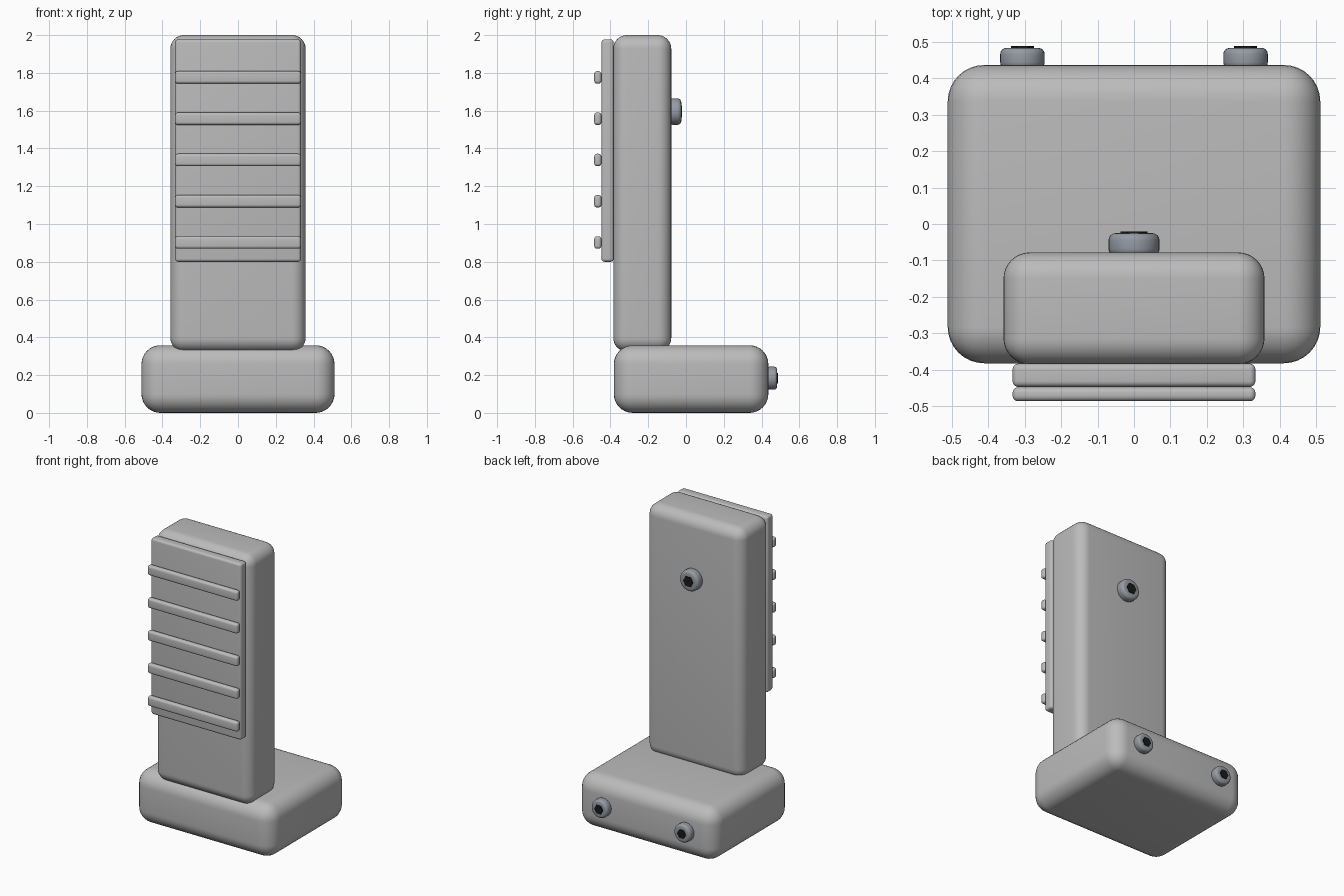
import bpy
import math
from mathutils import Matrix, Vector

if "Cube" in bpy.data.objects:
    bpy.data.objects.remove(bpy.data.objects["Cube"], do_unlink=True)


def make_material(name, rgb):
    mat = bpy.data.materials.new(name)
    mat.use_nodes = True
    color = (*rgb, 1.0)
    mat.diffuse_color = color
    mat.node_tree.nodes["Principled BSDF"].inputs["Base Color"].default_value = color
    return mat


GREY = make_material("light grey", (0.5, 0.5, 0.5))
STEEL = make_material("steel", (0.3, 0.33, 0.37))
BLACK = make_material("black", (0.01, 0.01, 0.01))


def finish(obj, name, mat, bevel=0.0, segments=5):
    """Name, colour, bevel and smooth one part."""
    obj.name = name
    obj.data.name = name
    obj.data.materials.append(mat)
    if bevel:
        mod = obj.modifiers.new("Rounded edges", "BEVEL")
        mod.width = bevel
        mod.segments = segments
        mod.limit_method = "ANGLE"
        mod.angle_limit = math.radians(40)
        bpy.ops.object.modifier_apply(modifier=mod.name)
        bpy.ops.object.shade_smooth_by_angle(angle=math.radians(35))
    return obj


def rounded_box(name, low, high, bevel, segments=5):
    low, high = Vector(low), Vector(high)
    bpy.ops.mesh.primitive_cube_add(size=1, location=(low + high) / 2)
    obj = bpy.context.object
    obj.data.transform(Matrix.Diagonal((*(high - low), 1)))
    return finish(obj, name, GREY, bevel, segments)


def back_cylinder(name, x, z, y0, y1, radius, sides, mat, bevel=0.0):
    """Cylinder whose axis runs front to back."""
    bpy.ops.mesh.primitive_cylinder_add(
        vertices=sides, radius=radius, depth=y1 - y0, location=(x, (y0 + y1) / 2, z))
    obj = bpy.context.object
    if sides == 6:
        obj.data.transform(Matrix.Rotation(math.pi / 6, 4, "Z"))
    obj.data.transform(Matrix.Rotation(math.pi / 2, 4, "X"))
    return finish(obj, name, mat, bevel, 4)


def bolt(name, x, z, y, radius, height):
    """Round bolt head with a dark hexagonal socket."""
    back_cylinder(name, x, z, y - 0.01, y + height, radius, 32, STEEL, radius * 0.28)
    back_cylinder(name + "_socket", x, z, y + height - 0.003, y + height + 0.005,
                  radius * 0.52, 6, BLACK)


# Foot and upright column
rounded_box("base", (-0.511, -0.382, 0), (0.511, 0.436, 0.358), 0.1, 8)
rounded_box("column", (-0.358, -0.385, 0.325), (0.358, -0.078, 2), 0.072, 8)

# Front plate with evenly spaced ribs
rounded_box("front_plate", (-0.333, -0.447, 0.8), (0.333, -0.383, 1.977), 0.016)
for i in range(5):
    z = 0.902 + i * 0.2185
    rounded_box(f"rib_{i + 1}", (-0.333, -0.486, z - 0.033),
                (0.333, -0.448, z + 0.033), 0.015)

# Bolts at the back
bolt("column_bolt", 0, 1.595, -0.078, 0.07, 0.053)
for side, x in (("left", 0.306), ("right", -0.306)):
    bolt(f"base_bolt_{side}", x, 0.184, 0.436, 0.061, 0.047)
